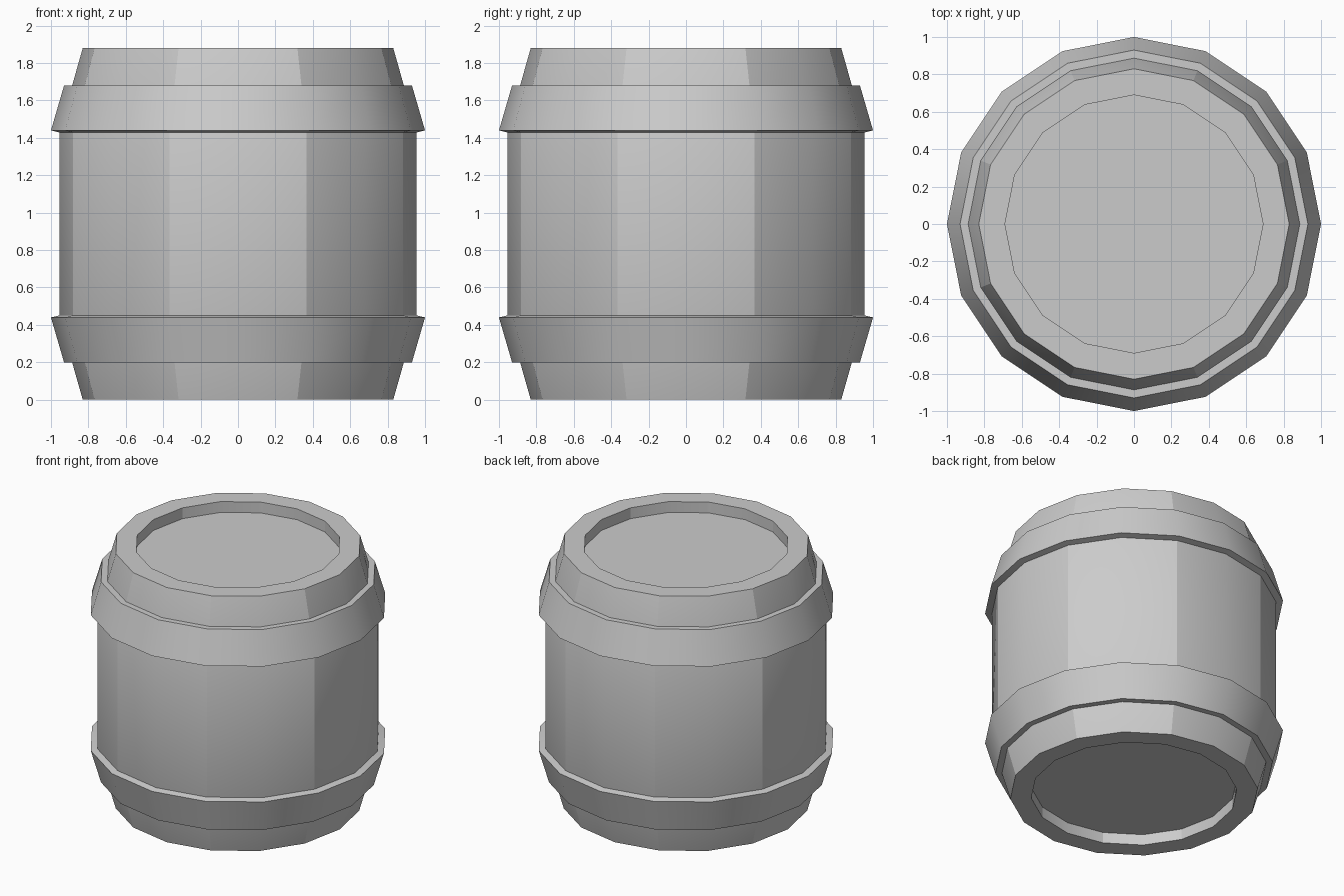
import bpy, bmesh
from math import cos, sin, tau

cube = bpy.data.objects.get("Cube")
if cube:
    bpy.data.objects.remove(cube, do_unlink=True)

SIDES = 16
HEIGHT = 1.88

grey = bpy.data.materials.new("plain grey")
grey.use_nodes = True
colour = (0.6, 0.6, 0.6, 1)
grey.diffuse_color = colour
grey.node_tree.nodes["Principled BSDF"].inputs["Base Color"].default_value = colour


def lathe(name, profile, closed, seams):
    """Revolve a (radius, height) profile; cap its ends unless it is closed."""
    bm = bmesh.new()
    rings = [[bm.verts.new((r * cos(tau * i / SIDES), r * sin(tau * i / SIDES), z))
              for i in range(SIDES)] for r, z in profile]
    pairs = list(zip(rings, rings[1:]))
    if closed:
        pairs.append((rings[-1], rings[0]))
    else:
        bm.faces.new(rings[0])
        bm.faces.new(rings[-1])
    for low, high in pairs:
        for i in range(SIDES):
            j = (i + 1) % SIDES
            bm.faces.new((low[i], low[j], high[j], high[i]))
        # Staves: every second upright edge is a hard seam
        if seams:
            for i in range(1, SIDES, 2):
                bm.edges.get((low[i], high[i])).smooth = False
    bmesh.ops.recalc_face_normals(bm, faces=bm.faces)
    for face in bm.faces:
        face.smooth = True
    # Rims and corners stay crisp
    for edge in bm.edges:
        if edge.calc_face_angle(0) > 0.6:
            edge.smooth = False
    mesh = bpy.data.meshes.new(name)
    bm.to_mesh(mesh)
    bm.free()
    mesh.materials.append(grey)
    obj = bpy.data.objects.new(name, mesh)
    bpy.context.collection.objects.link(obj)
    return obj


def flip(profile):
    """Mirror a profile about the middle of the barrel."""
    return [(r, HEIGHT - z) for r, z in reversed(profile)]


# Barrel body with a recessed head at each end
half_body = [(0.69, 0.08), (0.69, 0), (0.83, 0), (0.955, 0.44)]
lathe("barrel_body", half_body + flip(half_body), False, True)

# Flared hoops, widest towards the middle
hoop = [(0.87, 0.2), (0.93, 0.2), (1.0, 0.44), (0.95, 0.452)]
lathe("lower_hoop", hoop, True, False)
lathe("upper_hoop", flip(hoop), True, False)
